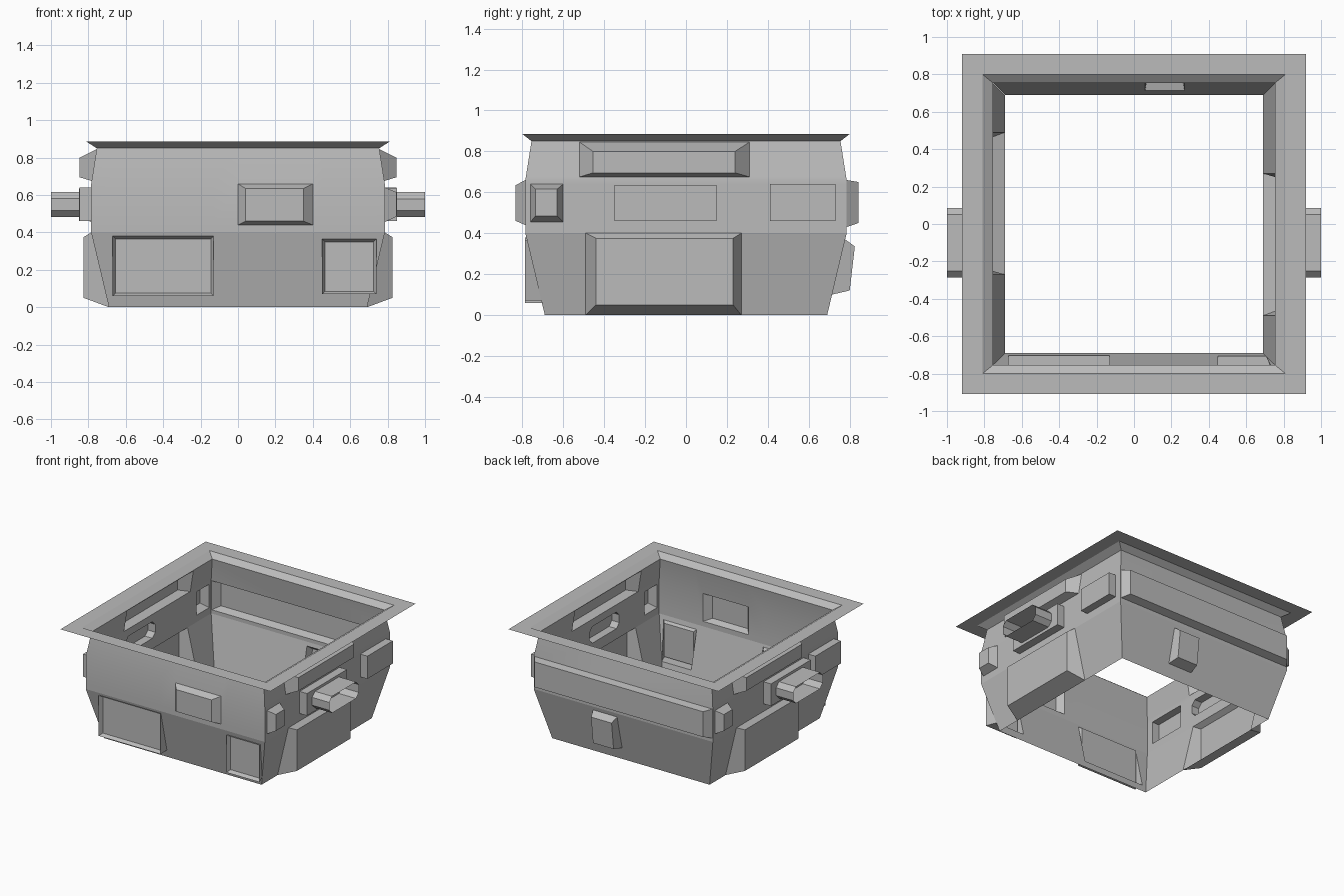
import bpy, bmesh, math
from mathutils import Matrix, Vector

if "Cube" in bpy.data.objects:
    bpy.data.objects.remove(bpy.data.objects["Cube"])

grey = bpy.data.materials.new("plain_grey")
grey.use_nodes = True
colour = (0.5, 0.5, 0.5, 1)
grey.diffuse_color = colour
grey.node_tree.nodes["Principled BSDF"].inputs["Base Color"].default_value = colour

# Wall section as (half width, height)
PROFILE = [(0.69, 0), (0.785, 0.4), (0.785, 0.66), (0.755, 0.85)]
FRONT, RIGHT, BACK, LEFT = range(4)


def half_width(z):
    for (d0, z0), (d1, z1) in zip(PROFILE, PROFILE[1:]):
        if z <= z1:
            return d0 + (d1 - d0) * (z - z0) / (z1 - z0)
    return PROFILE[-1][0]


def on_wall(u, z):
    d = half_width(z)
    return Vector((max(-d, min(d, u)), -d, z))


def finish(name, bm, side=FRONT):
    """Turn a mesh built on the front to its own side."""
    bmesh.ops.remove_doubles(bm, verts=bm.verts, dist=0.0005)
    bmesh.ops.dissolve_degenerate(bm, edges=bm.edges, dist=0.0005)
    bm.transform(Matrix.Rotation(side * math.pi / 2, 4, 'Z'))
    mesh = bpy.data.meshes.new(name)
    bm.to_mesh(mesh)
    bm.free()
    mesh.materials.append(grey)
    obj = bpy.data.objects.new(name, mesh)
    bpy.context.collection.objects.link(obj)
    bpy.ops.object.select_all(action='DESELECT')
    obj.select_set(True)
    bpy.context.view_layer.objects.active = obj
    bpy.ops.object.shade_smooth_by_angle(angle=math.radians(12))


def face(bm, points):
    return bm.faces.new([bm.verts.new(p) for p in points])


def loft(name, rings, side=FRONT, cap=True):
    bm = bmesh.new()
    for a, b in zip(rings, rings[1:]):
        for i in range(len(a)):
            j = (i + 1) % len(a)
            face(bm, (a[i], a[j], b[j], b[i]))
    if cap:
        face(bm, rings[-1])
    finish(name, bm, side)


def corners(rect):
    u0, u1, z0, z1 = rect
    return [(u0, z0), (u1, z0), (u1, z1), (u0, z1)]


def shrink(rect, s):
    return rect[0] + s, rect[1] - s, rect[2] + s, rect[3] - s


def panel(name, side, base, top, low, high=None, recess=0):
    """Open-backed raised panel; its face may lean or be sunk."""
    high = high or low
    depths = (low, low, high, high)
    rings = [[on_wall(u, z) for u, z in corners(base)],
             [Vector((u, -d, z)) for (u, z), d in zip(corners(top), depths)]]
    if recess:
        rings.append([Vector((u, recess - d, z))
                      for (u, z), d in zip(corners(shrink(top, 0.015)), depths)])
    loft(name, rings, side)


def octagon(rect, c, d):
    u0, u1, z0, z1 = rect
    pts = [(u0, z0 + c), (u0 + c, z0), (u1 - c, z0), (u1, z0 + c),
           (u1, z1 - c), (u1 - c, z1), (u0 + c, z1), (u0, z1 - c)]
    return [Vector((u, -d, z)) for u, z in pts]


def wall(name, side, holes, port=None):
    """Wall with rectangular openings and an optional eight-sided port."""
    us = sorted({-1, 1} | {v for h in holes for v in h[:2]})
    zs = sorted({z for d, z in PROFILE} | {v for h in holes for v in h[2:]})
    bm = bmesh.new()
    for u0, u1 in zip(us, us[1:]):
        for z0, z1 in zip(zs, zs[1:]):
            u, z = (u0 + u1) / 2, (z0 + z1) / 2
            if not any(h[0] < u < h[1] and h[2] < z < h[3] for h in holes):
                face(bm, [on_wall(*p) for p in corners((u0, u1, z0, z1))])
    if port:
        plate, ring = port
        rect = [on_wall(*p) for p in corners(plate)]
        for i in range(4):
            j = (i + 1) % 4
            face(bm, (rect[i], ring[2 * i + 1], ring[2 * i]))
            face(bm, (rect[i], rect[j], ring[2 * j], ring[2 * i + 1]))
    finish(name, bm, side)


# Front wall: two sunken-faced panels and one bevelled panel
front_low_wide = (-0.67, -0.13, 0.06, 0.38)
front_low_narrow = (0.45, 0.74, 0.07, 0.365)
front_high = (0, 0.4, 0.44, 0.66)
wall("front_wall", FRONT, [front_low_wide, front_low_narrow, front_high])
panel("front_wide_panel", FRONT, front_low_wide, front_low_wide, 0.787, recess=0.03)
panel("front_narrow_panel", FRONT, front_low_narrow, front_low_narrow, 0.787, recess=0.03)
panel("front_upper_panel", FRONT, front_high, (0.04, 0.35, 0.46, 0.635), 0.832)

# Back wall: full-width band and a small leaning block
band = (-0.78, 0.78, 0.43, 0.66)
block = (-0.27, -0.06, 0.1, 0.37)
wall("back_wall", BACK, [band, block])
panel("back_band", BACK, band, (-0.74, 0.74, 0.45, 0.65), 0.843)
panel("back_block", BACK, block, (-0.255, -0.075, 0.12, 0.335), 0.8, 0.825)

# Side walls: turned copies, with the hollow handles level with each other
for name, side, flip in (("right", RIGHT, 1), ("left", LEFT, -1)):
    long_top = (-0.52, 0.31, 0.675, 0.845)
    big_low = (-0.49, 0.27, 0, 0.4)
    small = (-0.76, -0.6, 0.455, 0.64)
    box = (0.41, 0.73, 0.46, 0.64)
    mid = -0.1 * flip
    plate = (mid - 0.25, mid + 0.25, 0.46, 0.635)
    grip = (mid - 0.185, mid + 0.185, 0.483, 0.615)
    base_ring = octagon(grip, 0.035, 0.785)
    wall(name + "_wall", side, [long_top, big_low, small, box, plate], (plate, base_ring))
    panel(name + "_upper_panel", side, long_top, (-0.455, 0.24, 0.695, 0.8), 0.847)
    panel(name + "_lower_panel", side, big_low, (-0.44, 0.23, 0.05, 0.375), 0.825)
    panel(name + "_small_block", side, small, (-0.735, -0.63, 0.485, 0.615), 0.847)
    panel(name + "_box_panel", side, box, box, 0.847)
    panel(name + "_handle_plate", side, plate, plate, 0.85)
    loft(name + "_handle", [base_ring, octagon(grip, 0.035, 1)], side, cap=False)

# Flared rim with a flat flange
rim = [(0.92, 0.91, 0.885), (0.81, 0.80, 0.885), (0.755, 0.755, 0.85)]
loft("rim", [[Vector((sx * x, sy * y, z)) for sx, sy in ((-1, -1), (1, -1), (1, 1), (-1, 1))]
             for x, y, z in rim], cap=False)
